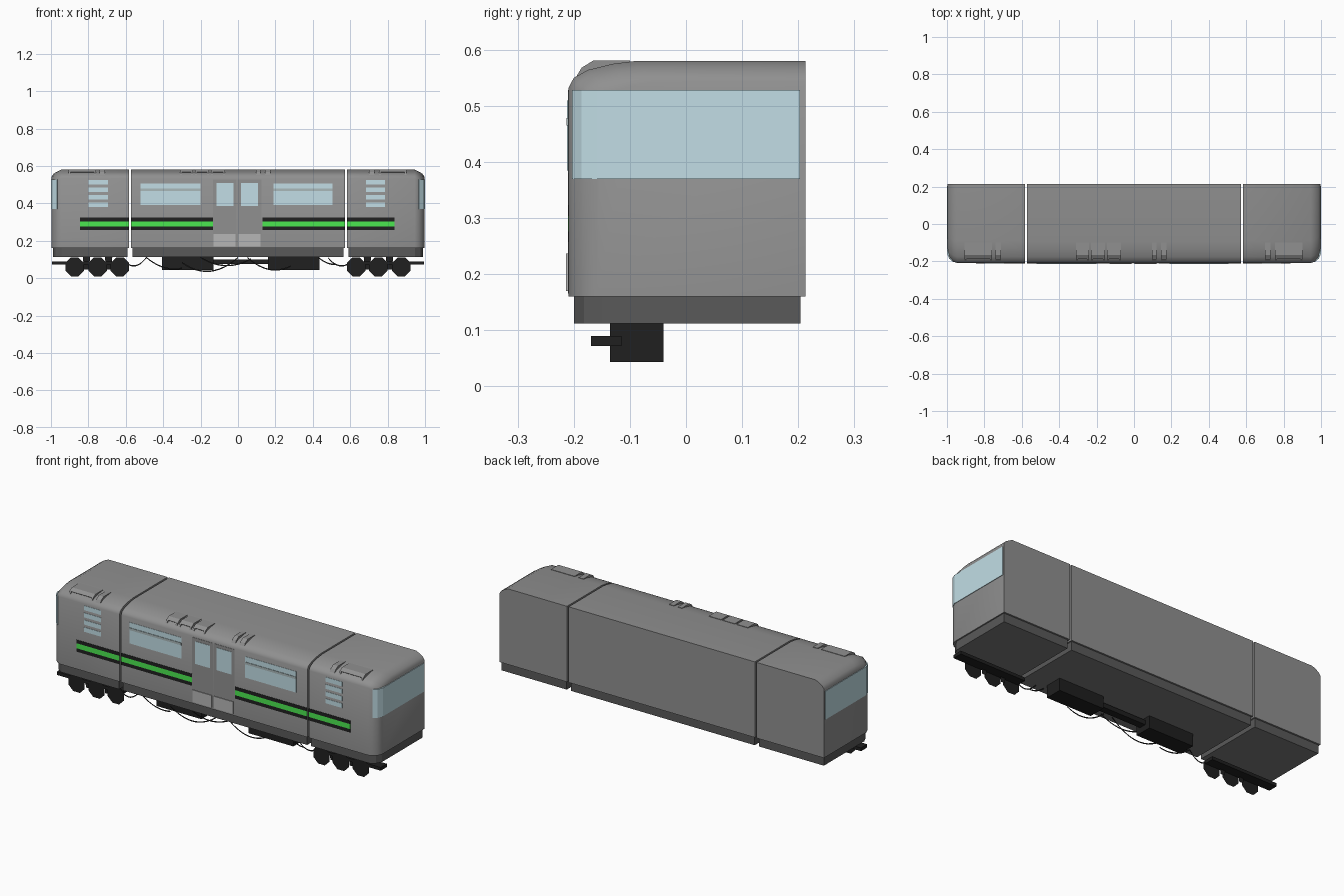
import bpy, bmesh, math

if "Cube" in bpy.data.objects:
    bpy.data.objects.remove(bpy.data.objects["Cube"])


def material(name, r, g, b):
    m = bpy.data.materials.new(name)
    m.use_nodes = True
    m.diffuse_color = (r, g, b, 1)
    node = m.node_tree.nodes["Principled BSDF"]
    node.inputs["Base Color"].default_value = (r, g, b, 1)
    node.inputs["Roughness"].default_value = 0.8
    return m


GREY = material("body grey", 0.28, 0.28, 0.28)
DARK = material("skirt dark grey", 0.1, 0.1, 0.1)
UNDER = material("underside grey", 0.2, 0.2, 0.2)
BLACK = material("black", 0.014, 0.014, 0.014)
GREEN = material("stripe green", 0.07, 0.8, 0.08)
GLASS = material("glass pale blue", 0.54, 0.73, 0.79)
BAR = material("window bar grey", 0.4, 0.48, 0.49)
PLATE = material("kick plate light grey", 0.47, 0.47, 0.47)

FRONT, BACK, BOTTOM, TOP = -0.209, 0.213, 0.16, 0.58


def finish(name, bm, mat, smooth=False):
    bmesh.ops.recalc_face_normals(bm, faces=bm.faces)
    me = bpy.data.meshes.new(name)
    bm.to_mesh(me)
    bm.free()
    me.materials.append(mat)
    ob = bpy.data.objects.new(name, me)
    bpy.context.collection.objects.link(ob)
    if smooth:
        bpy.ops.object.select_all(action='DESELECT')
        ob.select_set(True)
        bpy.context.view_layer.objects.active = ob
        bpy.ops.object.shade_smooth_by_angle(angle=math.radians(35))
    return ob


def loft(name, rings, mat, smooth=False):
    """Skin matching closed rings and cap both ends."""
    bm = bmesh.new()
    loops = [[bm.verts.new(p) for p in ring] for ring in rings]
    n = len(loops[0])
    for a, b in zip(loops, loops[1:]):
        for i in range(n):
            j = (i + 1) % n
            bm.faces.new((a[i], a[j], b[j], b[i]))
    bm.faces.new(loops[0])
    bm.faces.new(loops[-1])
    return finish(name, bm, mat, smooth)


def prism(name, outline, z0, z1, mat):
    return loft(name, [[(x, y, z) for x, y in outline] for z in (z0, z1)], mat)


def box(name, x0, x1, y0, y1, z0, z1, mat):
    return prism(name, [(x0, y0), (x1, y0), (x1, y1), (x0, y1)], z0, z1, mat)


def side_plate(name, x0, x1, z0, z1, mat, thick=0.0015):
    return box(name, x0, x1, FRONT - thick, FRONT + 0.002, z0, z1, mat)


def flat_shape(name, outline, y, mat):
    """A paper-thin shape facing the front."""
    bm = bmesh.new()
    bm.faces.new([bm.verts.new((x, y, z)) for x, z in outline])
    return finish(name, bm, mat)


def skirt(name, outline):
    """Dark sides, lighter underside."""
    ob = prism(name, outline, 0.112, BOTTOM, DARK)
    ob.data.materials.append(UNDER)
    for p in ob.data.polygons:
        p.material_index = 1 if p.normal.z < -0.5 else 0


# Body sections: one cross-section, shrunk towards the rounded ends
profile = [(BACK, BOTTOM), (FRONT, BOTTOM), (FRONT, 0.533), (-0.2, 0.55),
           (-0.175, 0.564), (-0.13, 0.575), (-0.09, TOP), (BACK, TOP)]


def section(x, dy=0, dz=0):
    ky = 1 - dy / (BACK - FRONT)
    kz = 1 - dz / (TOP - BOTTOM)
    return [(x, BACK - (BACK - y) * ky, BOTTOM + (z - BOTTOM) * kz) for y, z in profile]


loft("middle_body", [section(-0.572), section(0.572)], GREY, True)
for s, side in ((-1, "right"), (1, "left")):
    rings = [section(s * 0.582), section(s * 0.945), section(s * 0.967, 0.008, 0.01),
             section(s * 0.986, 0.025, 0.022), section(s * 0.997, 0.05, 0.038)]
    loft(side + "_end_body", rings, GREY, True)

    # Skirt with the corner cut back like the body
    skirt(side + "_end_skirt",
          [(s * 0.59, 0.204), (s * 0.59, -0.2), (s * 0.945, -0.2), (s * 0.975, -0.182),
           (s * 0.99, -0.15), (s * 0.99, 0.204)])

    # End window wrapped round the front corner
    prism(side + "_end_window",
          [(s, 0.203), (s, -0.158), (s * 0.988, -0.186), (s * 0.967, -0.203),
           (s * 0.96, -0.19), (s * 0.98, -0.15), (s * 0.98, 0.203)],
          0.37, 0.528, GLASS)
skirt("middle_skirt", [(-0.565, -0.2), (0.565, -0.2), (0.565, 0.204), (-0.565, 0.204)])

# Painted stripes, broken at the section gaps
for x0, x1 in ((-0.845, -0.582), (-0.572, -0.135), (0.13, 0.572), (0.582, 0.837)):
    for z0, z1, mat in ((0.257, 0.276, BLACK), (0.276, 0.304, GREEN), (0.304, 0.323, BLACK)):
        side_plate("stripe", x0, x1, z0, z1, mat)

# Side windows with a cross bar, and slatted vents
for x0, x1 in ((-0.52, -0.2), (0.19, 0.505)):
    side_plate("side_window", x0, x1, 0.39, 0.507, GLASS)
    side_plate("window_bar", x0, x1, 0.465, 0.478, BAR, 0.004)
for x0, x1 in ((-0.8, -0.695), (0.685, 0.787)):
    for i in range(4):
        z = 0.38 + i * 0.04
        side_plate("vent_slat", x0, x1, z, z + 0.025, GLASS)

# Double door with windows and kick plates
for x0, x1 in ((-0.134, -0.007), (-0.002, 0.125)):
    side_plate("door_leaf", x0, x1, 0.166, 0.528, GREY)
    side_plate("door_window", x0 + 0.019, x1 - 0.018, 0.385, 0.51, GLASS, 0.003)
    side_plate("kick_plate", x0 + 0.004, x1 - 0.006, 0.17, 0.237, PLATE, 0.005)


# Roof scoops: side walls under a thin hood
def wedge(name, x0, x1, outline):
    loft(name, [[(x, y, z) for y, z in outline] for x in (x0, x1)], GREY)


wall = [(-0.10, 0.581), (-0.165, 0.581), (-0.186, 0.568), (-0.198, 0.548), (-0.10, 0.555)]
hood = [(-0.10, 0.581), (-0.165, 0.581), (-0.186, 0.568), (-0.183, 0.565), (-0.163, 0.577),
        (-0.10, 0.576)]
for x0, x1 in ((-0.905, -0.76), (-0.74, -0.71), (-0.31, -0.24), (-0.23, -0.155),
               (-0.145, -0.07), (0.095, 0.12), (0.145, 0.175), (0.70, 0.73), (0.755, 0.9)):
    if x1 - x0 < 0.04:
        wedge("roof_fin", x0, x1, wall)
    else:
        wedge("roof_scoop_hood", x0, x1, hood)
        wedge("roof_scoop_wall", x0, x0 + 0.01, wall)
        wedge("roof_scoop_wall", x1 - 0.01, x1, wall)

# Bogies: long beam, three flat wheels and small hangers
for s in (-1, 1):
    box("bogie_beam", s * 0.995, s * 0.59, -0.169, -0.115, 0.072, 0.09, BLACK)
    for x in (0.873, 0.75, 0.632):
        flat_shape("wheel", [(s * x + 0.054 * math.cos(a), 0.06 + 0.054 * math.sin(a))
                             for a in (math.tau * (i + 0.5) / 8 for i in range(8))],
                   -0.17, BLACK)
    for x in (0.692, 0.81):
        flat_shape("bogie_hanger", [(s * x - 0.012, 0.045), (s * x + 0.012, 0.045),
                                    (s * x + 0.02, 0.114), (s * x - 0.02, 0.114)], -0.16, BLACK)

# Underfloor equipment
for x0, x1 in ((-0.405, -0.13), (0.16, 0.435)):
    box("equipment_case", x0, x1, -0.135, -0.04, 0.044, 0.114, BLACK)
box("equipment_link", -0.13, 0.16, -0.11, -0.07, 0.075, 0.1, BLACK)


# Sagging cables along the underside, as flat ribbons
def cable(x0, x1, z0, z1, sag):
    path = []
    for i in range(13):
        t = i / 12
        path.append((x0 + (x1 - x0) * t, z0 + (z1 - z0) * t - 4 * sag * t * (1 - t)))
    flat_shape("cable", path + [(x, z + 0.007) for x, z in reversed(path)], -0.165, BLACK)


for x0, x1, z0, z1, sag in ((-0.6, -0.49, 0.08, 0.107, 0.03), (-0.49, -0.3, 0.107, 0.05, 0.025),
                            (-0.3, 0.0, 0.08, 0.107, 0.06), (-0.2, 0.07, 0.107, 0.1, 0.04),
                            (0.05, 0.28, 0.107, 0.06, 0.04), (0.43, 0.52, 0.107, 0.07, 0.01),
                            (0.48, 0.6, 0.107, 0.08, 0.03)):
    cable(x0, x1, z0, z1, sag)
